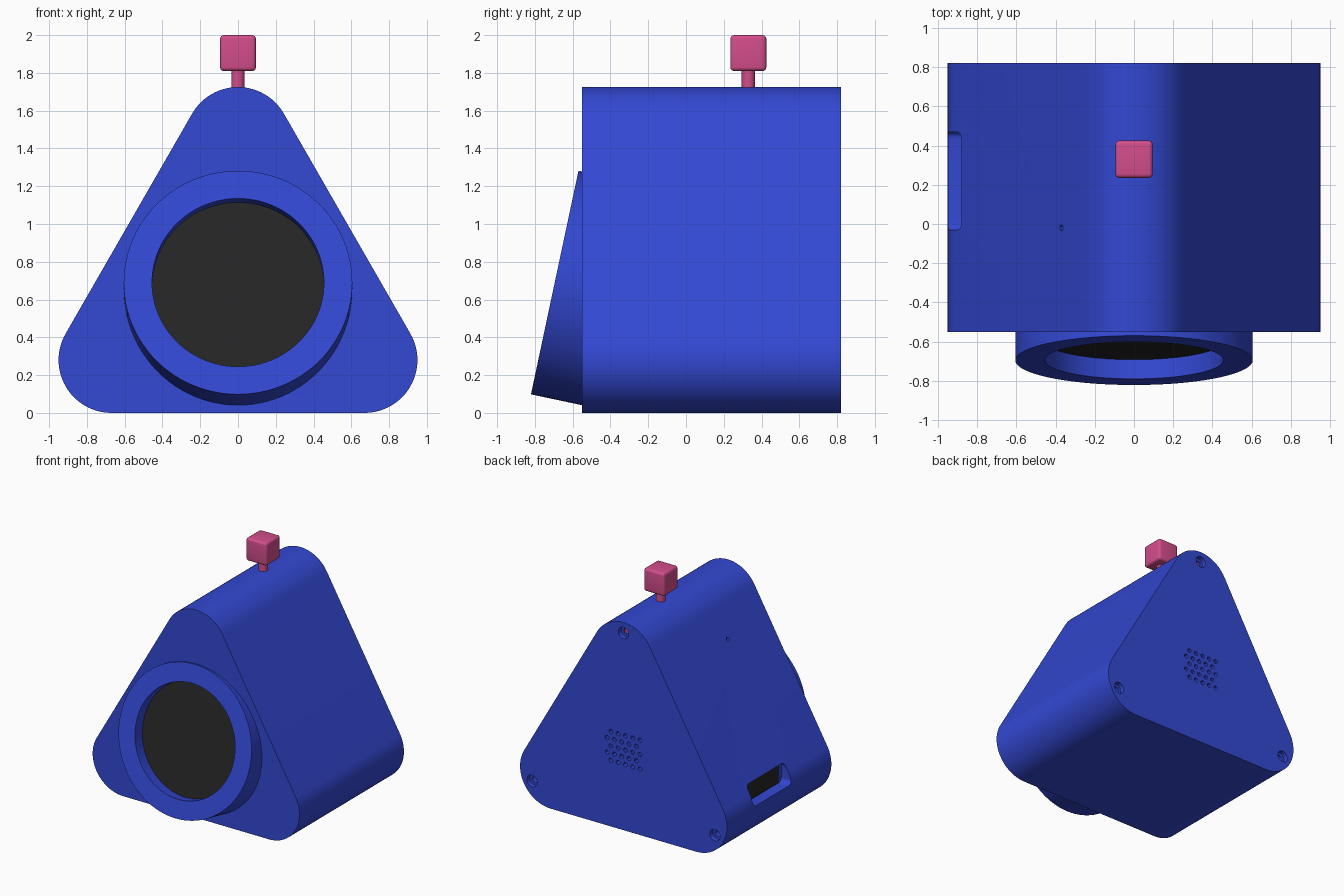
import bpy, bmesh, math
from mathutils import Matrix, Vector

old = bpy.data.objects.get("Cube")
if old:
    bpy.data.objects.remove(old, do_unlink=True)


def material(name, rgb):
    m = bpy.data.materials.new(name)
    m.use_nodes = True
    m.diffuse_color = (*rgb, 1)
    m.node_tree.nodes["Principled BSDF"].inputs["Base Color"].default_value = (*rgb, 1)
    return m


BLUE = material("blue plastic", (0.033, 0.065, 0.65))
PINK = material("pink plastic", (0.65, 0.075, 0.26))
BLACK = material("black glass", (0.019, 0.019, 0.019))


def finish(bm, name, mat):
    bmesh.ops.recalc_face_normals(bm, faces=bm.faces)
    mesh = bpy.data.meshes.new(name)
    bm.to_mesh(mesh)
    bm.free()
    mesh.materials.append(mat)
    ob = bpy.data.objects.new(name, mesh)
    bpy.context.collection.objects.link(ob)
    return ob


def smooth(ob):
    bpy.ops.object.select_all(action="DESELECT")
    bpy.context.view_layer.objects.active = ob
    ob.select_set(True)
    bpy.ops.object.shade_smooth_by_angle(angle=math.radians(30))


def lathe(bm, profile, matrix, steps=24, closed=False):
    """Turn a (radius, height) profile around the matrix's z axis."""
    vs = [bm.verts.new((r, 0, h)) for r, h in profile]
    pairs = list(zip(vs, vs[1:])) + ([(vs[-1], vs[0])] if closed else [])
    edges = [bm.edges.new(p) for p in pairs]
    before = set(bm.verts) - set(vs)
    bmesh.ops.spin(bm, geom=vs + edges, cent=(0, 0, 0), axis=(0, 0, 1),
                   angle=math.tau, steps=steps, use_duplicate=False)
    new = [v for v in bm.verts if v not in before]
    bmesh.ops.remove_doubles(bm, verts=new, dist=1e-5)
    new = [v for v in bm.verts if v not in before]
    bmesh.ops.transform(bm, matrix=matrix, verts=new)


def rod(r, low, high):
    return [(0, low), (r, low), (r, high), (0, high)]


def box(bm, center, size):
    m = Matrix.Translation(center) @ Matrix.Diagonal((*size, 1))
    return bmesh.ops.create_cube(bm, size=1, matrix=m)["verts"]


def aim(point, normal):
    turn = Vector(normal).to_track_quat("Z", "Y").to_matrix().to_4x4()
    return Matrix.Translation(point) @ turn


FRONT, BACK, R = -0.55, 0.82, 0.28
MID_Z = 0.668
tilt = math.radians(12)
bezel_frame = aim((0, -0.695, 0.69), (0, -math.cos(tilt), math.sin(tilt)))

# Body: rounded triangular prism
bm = bmesh.new()
ring = []
for (cx, cz), start in (((0.67, R), -90), ((0, 1.445), 30), ((-0.67, R), 150)):
    for i in range(25):
        a = math.radians(start + 5 * i)
        ring.append(bm.verts.new((cx + R * math.cos(a), FRONT, cz + R * math.sin(a))))
face = bm.faces.new(ring)
ext = bmesh.ops.extrude_face_region(bm, geom=[face])["geom"]
bmesh.ops.translate(bm, vec=(0, BACK - FRONT, 0),
                    verts=[v for v in ext if isinstance(v, bmesh.types.BMVert)])
body = finish(bm, "body", BLUE)

# Openings: screen well, screw holes, speaker grille, pinhole, side slot
bm = bmesh.new()
lathe(bm, rod(0.53, -0.26, 0.3), bezel_frame, 64)
screws = [(0, 1.638), (0.84, 0.183), (-0.84, 0.183)]
for x, z in screws:
    lathe(bm, [(0, -0.12), (0.026, -0.12), (0.026, -0.04), (0.048, -0.04),
               (0.048, 0.05), (0, 0.05)], aim((x, BACK, z), (0, 1, 0)))
for row in range(5):
    for col in range(5):
        x = (col - 2) * 0.067 + (0.017 if row % 2 else -0.017)
        z = MID_Z + (row - 2) * 0.06
        lathe(bm, rod(0.018, -0.06, 0.05), aim((x, BACK, z), (0, 1, 0)), 12)
lathe(bm, rod(0.016, -0.06, 0.05),
      aim((-0.37, -0.02, 1.363), (-math.cos(math.pi / 6), 0, 0.5)), 12)
slot = box(bm, (-0.98, 0.22, 0.393), (0.25, 0.5, 0.165))
sides = {e for v in slot for e in v.link_edges
         if abs(e.verts[0].co.x - e.verts[1].co.x) > 0.1}
bmesh.ops.bevel(bm, geom=list(sides), offset=0.035, segments=5, profile=0.5,
                affect="EDGES")
cutter = finish(bm, "opening_cutter", BLUE)
cutter.hide_render = True
mod = body.modifiers.new("openings", "BOOLEAN")
mod.operation, mod.solver, mod.object = "DIFFERENCE", "EXACT", cutter
bpy.context.view_layer.objects.active = body
bpy.ops.object.modifier_apply(modifier=mod.name)
bpy.data.objects.remove(cutter, do_unlink=True)
smooth(body)

# Tilted bezel tube and the round screen inside it
bm = bmesh.new()
lathe(bm, [(0.605, -0.29), (0.605, 0), (0.455, 0), (0.455, -0.29)],
      bezel_frame, 96, closed=True)
smooth(finish(bm, "screen_bezel", BLUE))
bm = bmesh.new()
lathe(bm, rod(0.46, -0.12, -0.1), bezel_frame, 96)
smooth(finish(bm, "screen", BLACK))

# Dark panel at the bottom of the side slot
bm = bmesh.new()
box(bm, (-0.858, 0.235, 0.393), (0.008, 0.44, 0.15))
finish(bm, "slot_panel", BLACK)

# Antenna: stem, soft cube on top, and its end seen in the top screw hole
bm = bmesh.new()
lathe(bm, rod(0.035, 1.6, 1.83), Matrix.Translation((0, 0.33, 0)), 32)
smooth(finish(bm, "antenna_stem", PINK))
bm = bmesh.new()
box(bm, (0, 0.33, 1.905), (0.19, 0.19, 0.19))
bmesh.ops.bevel(bm, geom=bm.edges[:], offset=0.02, segments=4, profile=0.5,
                affect="EDGES")
smooth(finish(bm, "antenna_cube", PINK))
bm = bmesh.new()
lathe(bm, rod(0.024, -0.06, -0.052), aim((0, BACK, 1.638), (0, 1, 0)), 16)
finish(bm, "antenna_fastener", PINK)
